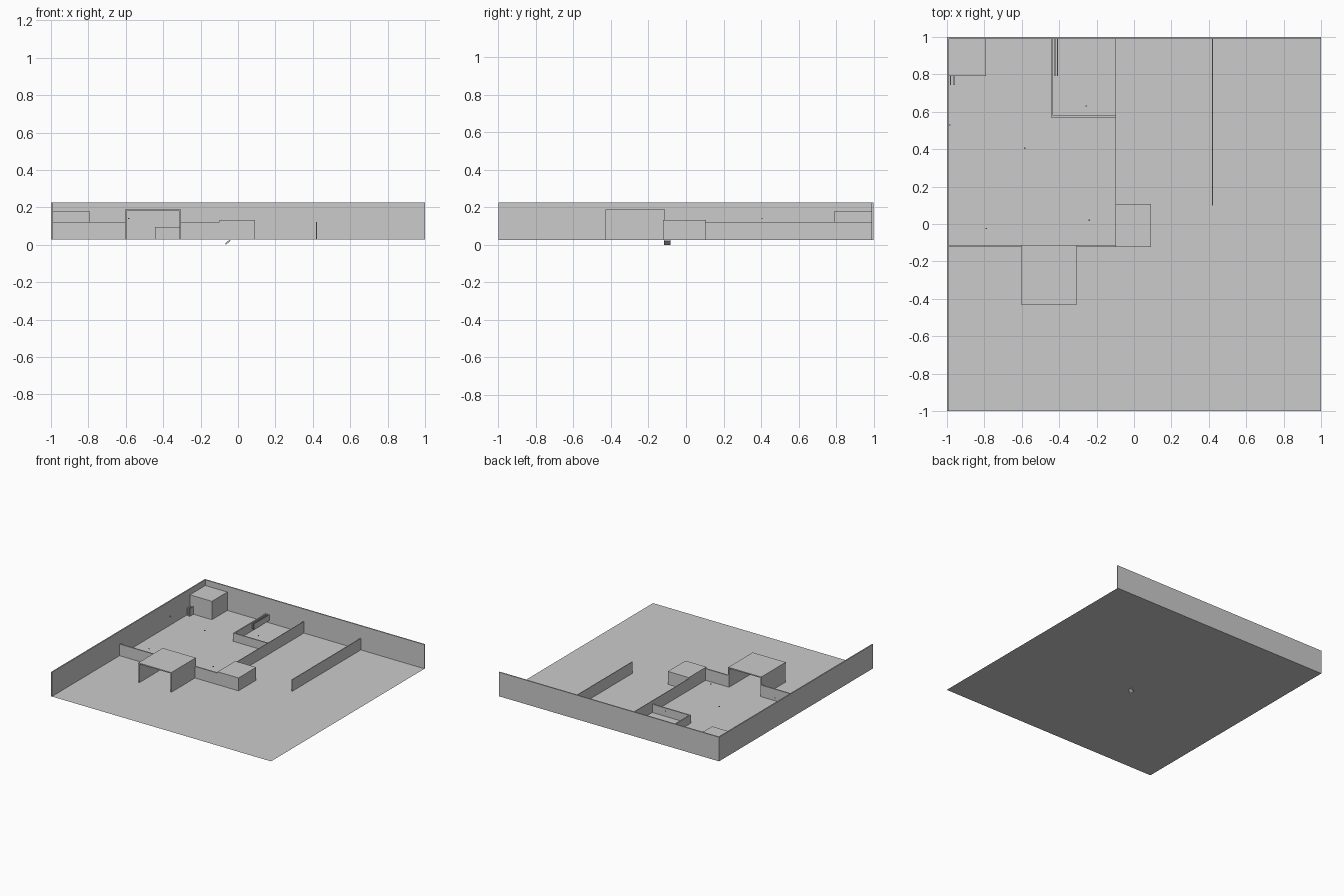
import bpy, bmesh, math
from mathutils import Matrix

if "Cube" in bpy.data.objects:
    bpy.data.objects.remove(bpy.data.objects["Cube"])

FLOOR = 0.027


def mesh_object(name, bm):
    me = bpy.data.meshes.new(name)
    bm.to_mesh(me)
    bm.free()
    ob = bpy.data.objects.new(name, me)
    bpy.context.collection.objects.link(ob)
    return ob


def box(name, x, y, z):
    """Box from (min, max) pairs."""
    bm = bmesh.new()
    size = [b - a for a, b in (x, y, z)]
    mid = [(a + b) / 2 for a, b in (x, y, z)]
    bmesh.ops.create_cube(bm, size=1, matrix=Matrix.Translation(mid) @ Matrix.Diagonal((*size, 1)))
    return mesh_object(name, bm)


# Floor sheet
bm = bmesh.new()
bmesh.ops.create_grid(bm, x_segments=1, y_segments=1, size=1,
                      matrix=Matrix.Translation((0, 0, FLOOR)))
mesh_object("floor", bm)

# Outer walls
box("back_wall", (-1, 1), (0.99, 1), (FLOOR, 0.225))
box("left_wall", (-1, -0.99), (-1, 0.99), (FLOOR, 0.225))

# Low partitions
LOW = (FLOOR, 0.122)
box("centre_partition", (-0.1, -0.095), (0.1, 0.99), LOW)
box("right_partition", (0.416, 0.422), (0.1, 0.99), LOW)
box("front_partition_left", (-0.99, -0.6), (-0.122, -0.112), LOW)
box("front_partition_right", (-0.305, -0.1), (-0.122, -0.112), LOW)

# Solid blocks
box("corner_block", (-0.99, -0.79), (0.79, 0.99), (FLOOR, 0.178))
box("centre_block", (-0.1, 0.09), (-0.122, 0.107), (FLOOR, 0.133))

# Covered doorway: two side panels and a roof
for name, x in (("left", -0.605), ("right", -0.313)):
    box("porch_side_" + name, (x, x + 0.008), (-0.428, -0.112), (FLOOR, 0.18))
box("porch_roof", (-0.605, -0.305), (-0.43, -0.112), (0.18, 0.189))

# Low pen against the back wall
box("pen_side", (-0.443, -0.433), (0.57, 0.99), (FLOOR, 0.095))
box("pen_front", (-0.433, -0.1), (0.57, 0.58), (FLOOR, 0.095))

# Small paired rails in the pen and beside the corner block
for i, x in enumerate((-0.426, -0.412)):
    box(f"pen_rail_{i}", (x, x + 0.005), (0.79, 0.99), (FLOOR + 0.02, 0.095))
for i, x in enumerate((-0.984, -0.964)):
    box(f"block_rail_{i}", (x, x + 0.006), (0.743, 0.79), (FLOOR, 0.09))

# Tiny hanging pieces
for i, (x, y, z) in enumerate(((-0.585, 0.405, 0.14), (-0.255, 0.63, 0.1),
                               (-0.24, 0.02, 0.085), (-0.79, -0.025, 0.1),
                               (-0.985, 0.53, 0.1))):
    box(f"small_piece_{i}", (x - 0.004, x + 0.004), (y - 0.003, y + 0.003), (z - 0.003, z + 0.003))

# Tilted plate below the floor
bm = bmesh.new()
bmesh.ops.create_cube(bm, size=1, matrix=Matrix.Translation((-0.055, -0.1, 0.0135))
                      @ Matrix.Rotation(math.radians(-40), 4, 'Y')
                      @ Matrix.Diagonal((0.032, 0.036, 0.008, 1)))
mesh_object("tilted_plate", bm)
